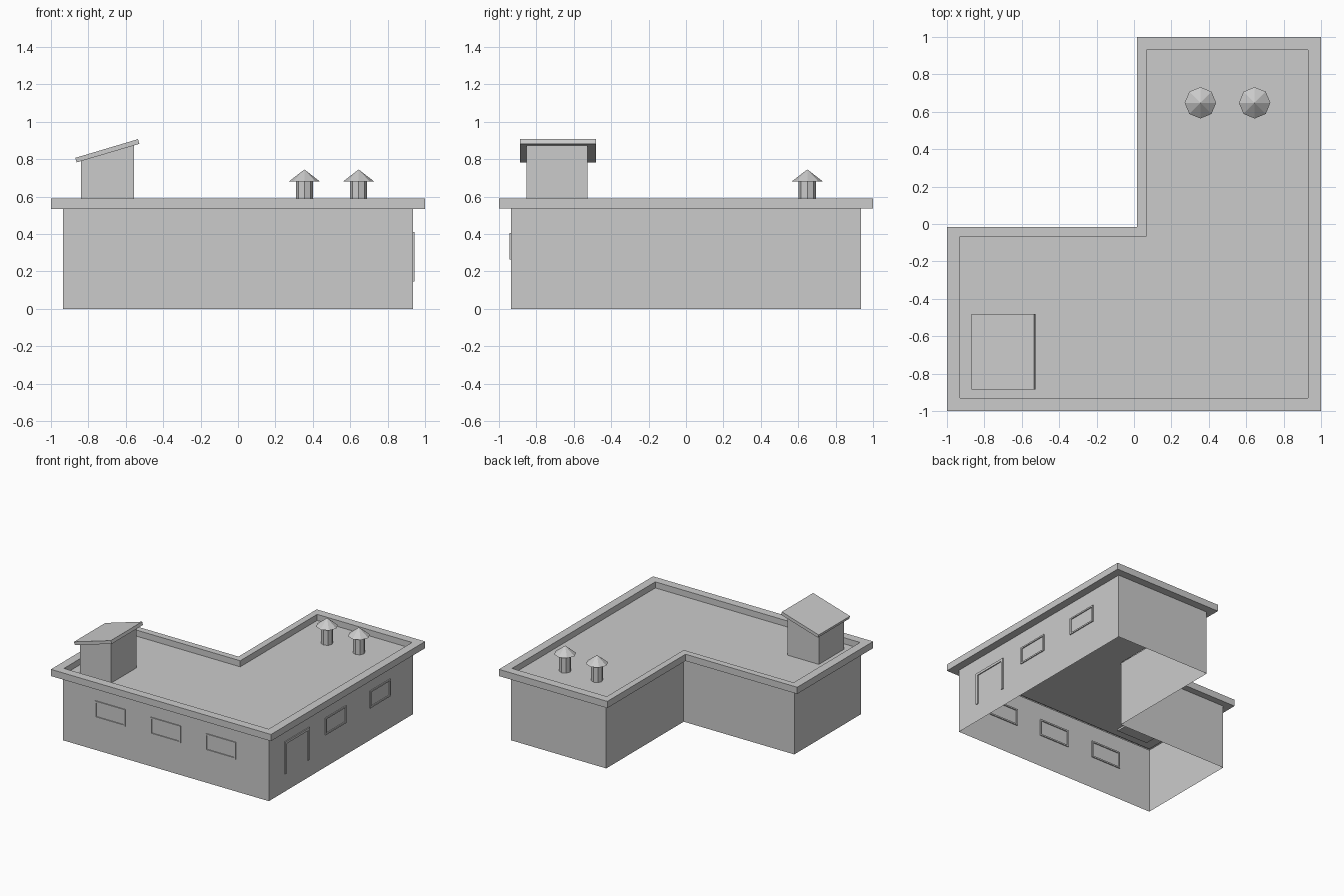
import bpy, bmesh, math
from mathutils import Matrix, Vector

if "Cube" in bpy.data.objects:
    bpy.data.objects.remove(bpy.data.objects["Cube"])


def finish(name, bm):
    bmesh.ops.recalc_face_normals(bm, faces=bm.faces)
    me = bpy.data.meshes.new(name)
    bm.to_mesh(me)
    bm.free()
    ob = bpy.data.objects.new(name, me)
    bpy.context.collection.objects.link(ob)
    return ob


def l_outline(r, c):
    """L-shaped plan: half size r, notch corner at (c, -c)."""
    return [(-r, -r), (r, -r), (r, r), (c, r), (c, -c), (-r, -c)]


def stack(name, rings, cap_end=False):
    """Join successive (outline, z) rings with quads."""
    bm = bmesh.new()
    loops = [[bm.verts.new((x, y, z)) for x, y in pts] for pts, z in rings]
    for a, b in zip(loops, loops[1:]):
        n = len(a)
        for i in range(n):
            j = (i + 1) % n
            bm.faces.new((a[i], a[j], b[j], b[i]))
    if cap_end:
        bm.faces.new(loops[-1])
    bm.normal_update()
    return finish(name, bm)


def prism(name, profile, y0, y1):
    """Extrude an x/z profile along y."""
    bm = bmesh.new()
    f = bm.faces.new([bm.verts.new((x, y0, z)) for x, z in profile])
    r = bmesh.ops.extrude_face_region(bm, geom=[f])
    verts = [v for v in r["geom"] if isinstance(v, bmesh.types.BMVert)]
    bmesh.ops.translate(bm, verts=verts, vec=(0, y1 - y0, 0))
    return finish(name, bm)


def frame(name, u0, u1, z0, z1, w, side, sill=True):
    """Thin frame on the front wall, or turned onto the right wall."""
    bars = [(u0, u0 + w, z0, z1), (u1 - w, u1, z0, z1), (u0 + w, u1 - w, z1 - w, z1)]
    if sill:
        bars.append((u0 + w, u1 - w, z0, z0 + w))
    bm = bmesh.new()
    for a, b, c, d in bars:
        m = Matrix.Translation(((a + b) / 2, -WALL, (c + d) / 2)) @ \
            Matrix.Diagonal((b - a, 0.016, d - c, 1))
        bmesh.ops.create_cube(bm, size=1, matrix=m)
    if side:
        bmesh.ops.rotate(bm, verts=bm.verts, cent=(0, 0, 0),
                         matrix=Matrix.Rotation(math.pi / 2, 3, 'Z'))
    return finish(name, bm)


WALL, NOTCH = 0.935, 0.07

# Open-bottomed walls
stack("walls", [(l_outline(WALL, NOTCH), 0), (l_outline(WALL, NOTCH), 0.535)])

# Flat roof: overhanging underside, parapet, recessed deck
stack("roof", [(l_outline(WALL, NOTCH), 0.535), (l_outline(1.0, 0.015), 0.535),
               (l_outline(1.0, 0.015), 0.59), (l_outline(0.93, 0.068), 0.59),
               (l_outline(0.93, 0.068), 0.54)], cap_end=True)

# Windows and door
for i, x in enumerate((-0.505, 0.0, 0.5)):
    frame(f"front_window_{i + 1}", x - 0.137, x + 0.137, 0.265, 0.405, 0.012, False)
for i, y in enumerate((-0.07, 0.505)):
    frame(f"side_window_{i + 1}", y - 0.134, y + 0.134, 0.265, 0.405, 0.012, True)
frame("door_frame", -0.73, -0.415, 0.145, 0.41, 0.02, True, sill=False)

# Rooftop stair housing with slanted lid
prism("stair_housing", [(-0.84, 0.525), (-0.555, 0.525), (-0.555, 0.885), (-0.84, 0.8)],
      -0.853, -0.525)
prism("housing_roof", [(-0.862, 0.783), (-0.527, 0.882), (-0.535, 0.907), (-0.87, 0.807)],
      -0.886, -0.48)

# Roof vents: octagonal pipe and conical cap
for i, x in enumerate((0.355, 0.645)):
    for part, r0, r1, z0, z1 in (("pipe", 0.046, 0.046, 0.535, 0.685),
                                 ("cap", 0.084, 0.0, 0.68, 0.745)):
        bm = bmesh.new()
        bmesh.ops.create_cone(bm, cap_ends=True, segments=8, radius1=r0, radius2=r1,
                              depth=z1 - z0,
                              matrix=Matrix.Translation((x, 0.648, (z0 + z1) / 2)))
        bmesh.ops.remove_doubles(bm, verts=bm.verts, dist=1e-5)
        finish(f"vent_{part}_{i + 1}", bm)
